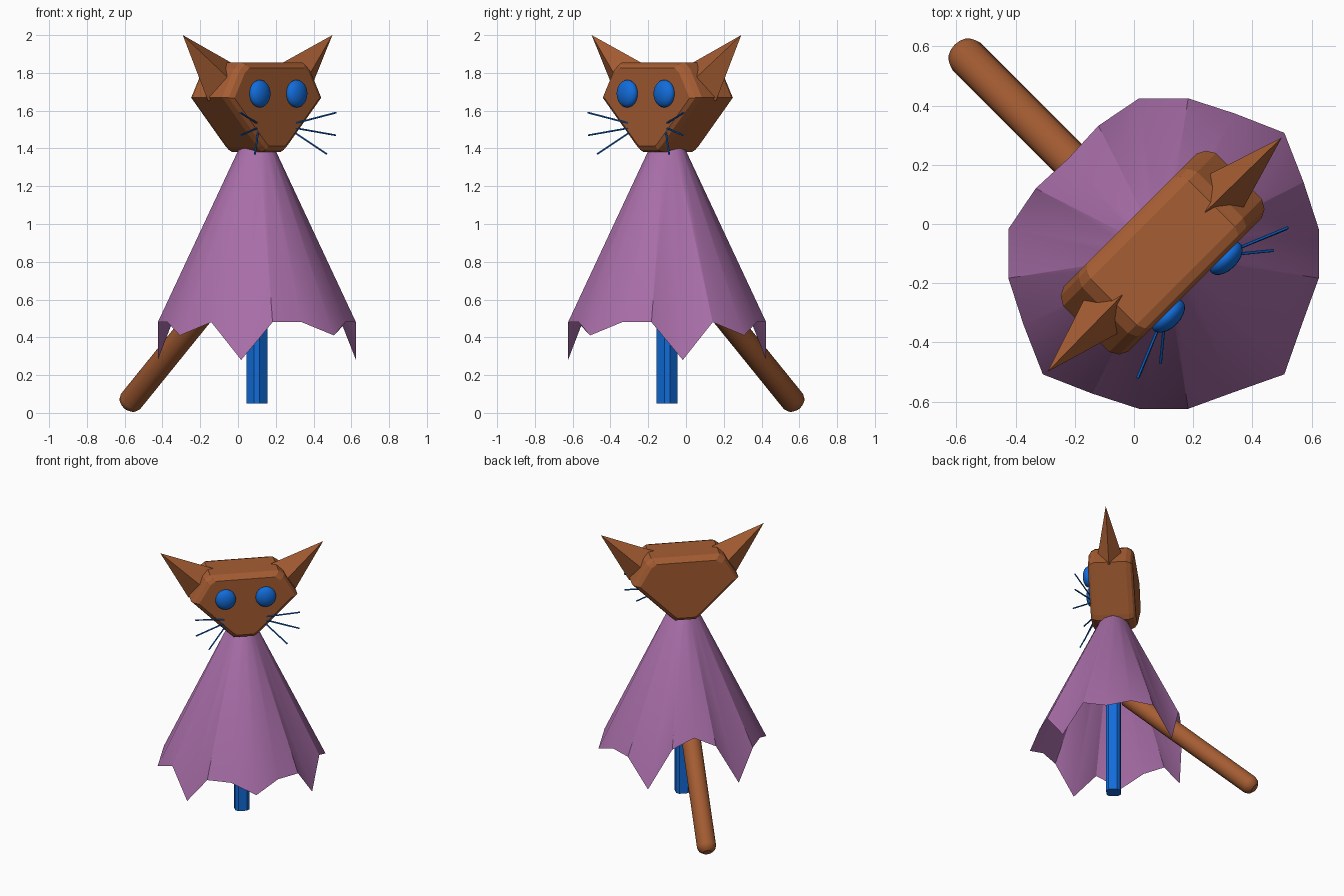
import bpy, bmesh, math
from mathutils import Matrix, Vector

if "Cube" in bpy.data.objects:
    bpy.data.objects.remove(bpy.data.objects["Cube"])

# The figure is built facing -y, then turned 45 degrees and shifted
PLACE = Matrix.Translation((0.1, -0.1, 0)) @ Matrix.Rotation(math.radians(45), 4, 'Z')


def material(name, rgb):
    m = bpy.data.materials.new(name)
    m.diffuse_color = (*rgb, 1)
    m.use_nodes = True
    m.node_tree.nodes["Principled BSDF"].inputs["Base Color"].default_value = m.diffuse_color
    return m


BROWN = material("brown", (0.38, 0.11, 0.033))
PURPLE = material("purple", (0.39, 0.155, 0.39))
BLUE = material("blue", (0.006, 0.15, 0.70))


def finish(name, bm, mat, smooth=None, closed=True):
    if closed:
        bmesh.ops.recalc_face_normals(bm, faces=bm.faces[:])
    bm.transform(PLACE)
    me = bpy.data.meshes.new(name)
    bm.to_mesh(me)
    bm.free()
    me.materials.append(mat)
    ob = bpy.data.objects.new(name, me)
    bpy.context.collection.objects.link(ob)
    if smooth:
        bpy.ops.object.select_all(action='DESELECT')
        ob.select_set(True)
        bpy.context.view_layer.objects.active = ob
        bpy.ops.object.shade_smooth_by_angle(angle=math.radians(smooth))
    return ob


def loft(rings, cap_start=True, cap_end=True):
    """Skin a list of equally sized point rings."""
    bm = bmesh.new()
    loops = [[bm.verts.new(p) for p in ring] for ring in rings]
    n = len(loops[0])
    for a, b in zip(loops, loops[1:]):
        for i in range(n):
            j = (i + 1) % n
            bm.faces.new((a[i], a[j], b[j], b[i]))
    if cap_start:
        bm.faces.new(loops[0][::-1])
    if cap_end:
        bm.faces.new(loops[-1])
    return bm


def tube(a, b, stations, sides):
    """Round bar from a to b; stations are (distance from a, radius)."""
    a, b = Vector(a), Vector(b)
    d = (b - a).normalized()
    q = d.to_track_quat('Z', 'Y')
    rings = []
    for t, r in stations:
        rings.append([a + d * t + q @ Vector((r * math.cos(2 * math.pi * i / sides),
                                              r * math.sin(2 * math.pi * i / sides), 0))
                      for i in range(sides)])
    return loft(rings)


# Cloak: open cone with pointed hem, mirrored about the front direction
hem = [(0.577, 0.41), (0.525, 0.48), (0.531, 0.48), (0.531, 0.28), (0.531, 0.48),
       (0.577, 0.41), (0.531, 0.48), (0.531, 0.48), (0.531, 0.28), (0.485, 0.58),
       (0.455, 0.65)]


def cloak_ring(f):
    ring = []
    for k in range(20):
        r, z = f(*hem[min(k, 20 - k)])
        a = math.radians(-90 + 18 * k)
        ring.append((r * math.cos(a), r * math.sin(a), z))
    return ring


cloak_rings = [cloak_ring(lambda r, z: (r, z)),
               cloak_ring(lambda r, z: (0.1 * (1.08 if r > 0.55 else 1), 1.39)),
               cloak_ring(lambda r, z: (0.06, 1.43)),
               cloak_ring(lambda r, z: (0.02, 1.445))]
finish("cloak", loft(cloak_rings, cap_start=False), PURPLE, 32, closed=False)

# Post: square bar with chamfered edges
h, c = 0.049, 0.029
outline = [(h, -c), (h, c), (c, h), (-c, h), (-h, c), (-h, -c), (-c, -h), (c, -h)]
finish("post", loft([[(x, y, z) for x, y in outline] for z in (0.05, 1.4)]), BLUE)

# Tail: slanted bar with a rounded tip
tail_start, tail_end = Vector((0, 0.1, 0.80)), Vector((0, 0.975, 0.035))
L = (tail_end - tail_start).length
finish("tail", tube(tail_start, tail_end,
                    [(0, 0.066), (L - 0.045, 0.066), (L - 0.018, 0.056), (L, 0.032)], 16),
       BROWN, 35)

# Head: faceted outline extruded front to back with bevelled rims
half = [(0.07, 1.38), (0.10, 1.405), (0.365, 1.67), (0.275, 1.825), (0.235, 1.855)]
profile = half + [(-x, z) for x, z in reversed(half)]


def head_ring(y, s):
    return [(x * s, y, 1.64 + (z - 1.64) * s) for x, z in profile]


finish("head", loft([head_ring(-0.15, 0.87), head_ring(-0.135, 0.95), head_ring(-0.105, 1),
                     head_ring(0.115, 1), head_ring(0.145, 0.95), head_ring(0.16, 0.87)]),
       BROWN)

for side, label in ((-1, "left"), (1, "right")):
    # Ears: four-sided spikes
    bm = bmesh.new()
    base = [bm.verts.new((side * x, y, z)) for x, y, z in
            ((0.17, 0, 1.845), (0.27, -0.09, 1.75), (0.365, 0, 1.65), (0.27, 0.09, 1.75))]
    tip = bm.verts.new((side * 0.56, -0.005, 2.0))
    bm.faces.new(base)
    for i in range(4):
        bm.faces.new((base[i], base[(i + 1) % 4], tip))
    finish(label + "_ear", bm, BROWN)

    # Eyes: flattened balls
    bm = bmesh.new()
    bmesh.ops.create_uvsphere(bm, u_segments=20, v_segments=12, radius=1)
    bm.transform(Matrix.Translation((side * 0.138, -0.16, 1.69))
                 @ Matrix.Diagonal((0.07, 0.04, 0.073, 1)))
    finish(label + "_eye", bm, BLUE, 60)

    # Whiskers: three thin rods
    for i, (z0, x1, y1, z1) in enumerate(((1.53, 0.36, -0.235, 1.59),
                                          (1.51, 0.355, -0.235, 1.47),
                                          (1.49, 0.27, -0.255, 1.37))):
        a, b = Vector((side * 0.13, -0.14, z0)), Vector((side * x1, y1, z1))
        finish(f"{label}_whisker_{i + 1}",
               tube(a, b, [(0, 0.005), ((b - a).length, 0.005)], 6), BLUE)
